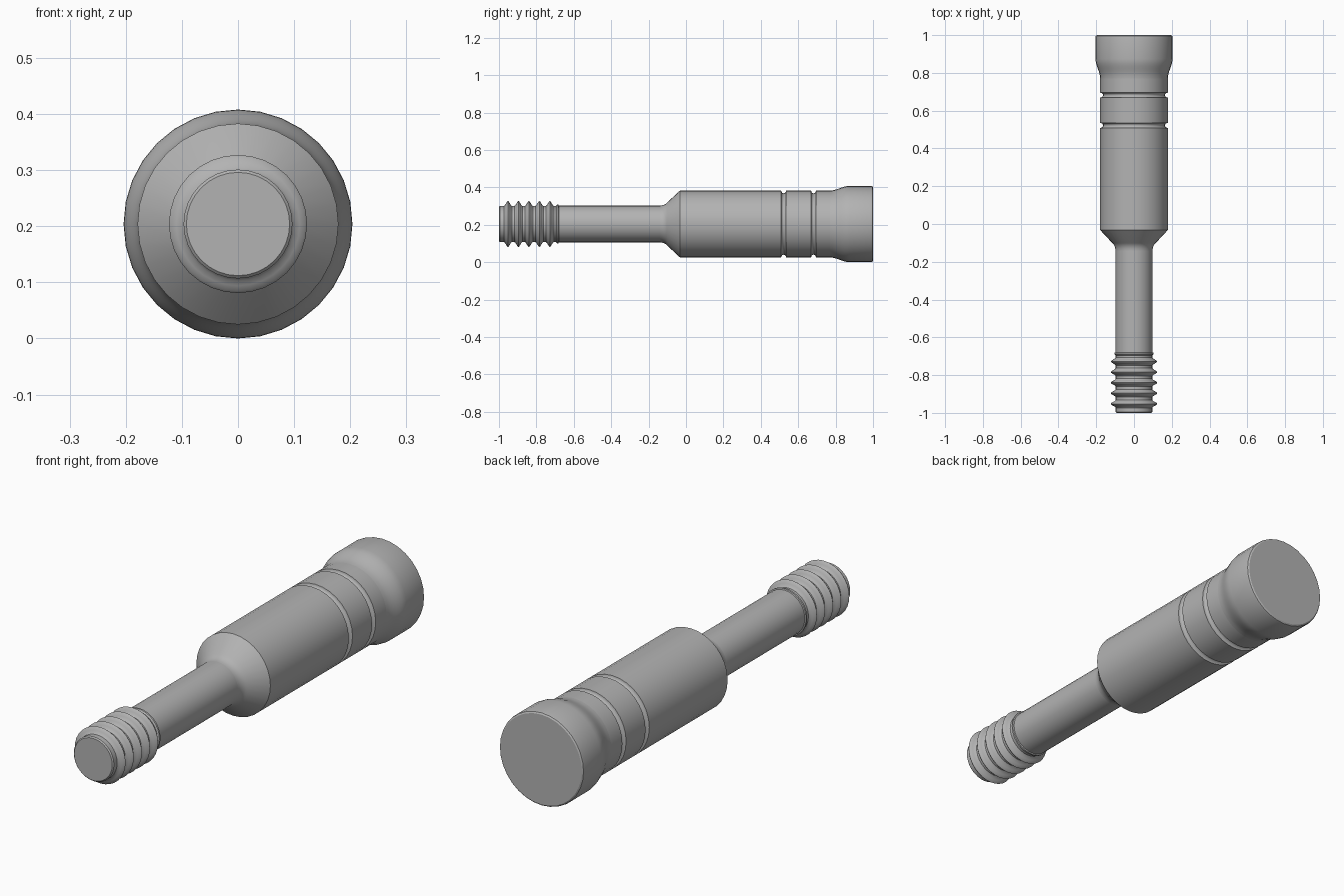
import bpy, bmesh
from math import sin, cos, pi, radians

SIDES = 32
AXIS_Z = 0.204

if "Cube" in bpy.data.objects:
    bpy.data.objects.remove(bpy.data.objects["Cube"], do_unlink=True)

steel = bpy.data.materials.new("grey steel")
steel.use_nodes = True
colour = (0.45, 0.45, 0.45, 1)
steel.diffuse_color = colour
steel.node_tree.nodes["Principled BSDF"].inputs["Base Color"].default_value = colour


def lathe(name, profile, cap_front=False, cap_back=False):
    """Turn (y, radius) points around the long axis."""
    bm = bmesh.new()
    rings = []
    for y, r in profile:
        rings.append([bm.verts.new((r * sin(2 * pi * i / SIDES), y,
                                    AXIS_Z + r * cos(2 * pi * i / SIDES)))
                      for i in range(SIDES)])
    for a, b in zip(rings, rings[1:]):
        for i in range(SIDES):
            j = (i + 1) % SIDES
            bm.faces.new((a[i], a[j], b[j], b[i]))
    if cap_front:
        bm.faces.new(rings[0])
    if cap_back:
        bm.faces.new(rings[-1])
    bmesh.ops.recalc_face_normals(bm, faces=bm.faces)
    # an open tube must face away from the axis
    side = bm.faces[:][0]
    centre = side.calc_center_median()
    if side.normal.x * centre.x + side.normal.z * (centre.z - AXIS_Z) < 0:
        bmesh.ops.reverse_faces(bm, faces=bm.faces)
    mesh = bpy.data.meshes.new(name)
    bm.to_mesh(mesh)
    bm.free()
    obj = bpy.data.objects.new(name, mesh)
    bpy.context.collection.objects.link(obj)
    mesh.materials.append(steel)
    bpy.ops.object.select_all(action="DESELECT")
    obj.select_set(True)
    bpy.context.view_layer.objects.active = obj
    bpy.ops.object.shade_smooth_by_angle(angle=radians(30))
    return obj


def ease(y0, r0, y1, r1, steps=8):
    """S-shaped transition between two radii."""
    return [(y0 + (y1 - y0) * k / steps,
             r0 + (r1 - r0) * (1 - cos(pi * k / steps)) / 2)
            for k in range(steps + 1)]


# Threaded tip: five rounded ridges with narrow flat roots
ROOT, CREST, HALF = 0.097, 0.123, 0.021
tip = [(-1, 0.092), (-0.995, ROOT), (-0.978, ROOT)]
for n in range(5):
    mid = -0.952 + 0.056 * n
    for k in range(9):
        t = k / 4 - 1
        tip.append((mid + HALF * t, ROOT + (CREST - ROOT) * (1 + cos(pi * t)) / 2))
tip += [(-0.695, ROOT), (-0.69, 0.103), (-0.682, 0.103), (-0.68, 0.098)]
lathe("threaded_tip", tip, cap_front=True)

# Slim shaft
lathe("shaft", [(-0.68, 0.098), (-0.14, 0.098)])

# Shoulder: concave fillet running into a cone
fillet = [(-0.14 + 0.055 * sin(a), 0.098 + 0.055 * (1 - cos(a)))
          for a in (radians(50) * k / 6 for k in range(7))]
lathe("shoulder", fillet + [(-0.032, 0.179)])


# Main body with two rounded grooves
def groove(mid, half=0.013, depth=0.015):
    return [(mid - half * cos(pi * k / 8), 0.179 - depth * sin(pi * k / 8))
            for k in range(9)]


lathe("grooved_body",
      [(-0.032, 0.179)] + groove(0.522) + groove(0.682) + [(0.77, 0.179)])

# Flared head with a bevelled back rim
lathe("flared_head",
      ease(0.77, 0.179, 0.875, 0.204)
      + [(0.988, 0.204), (0.996, 0.202), (1, 0.196)], cap_back=True)
